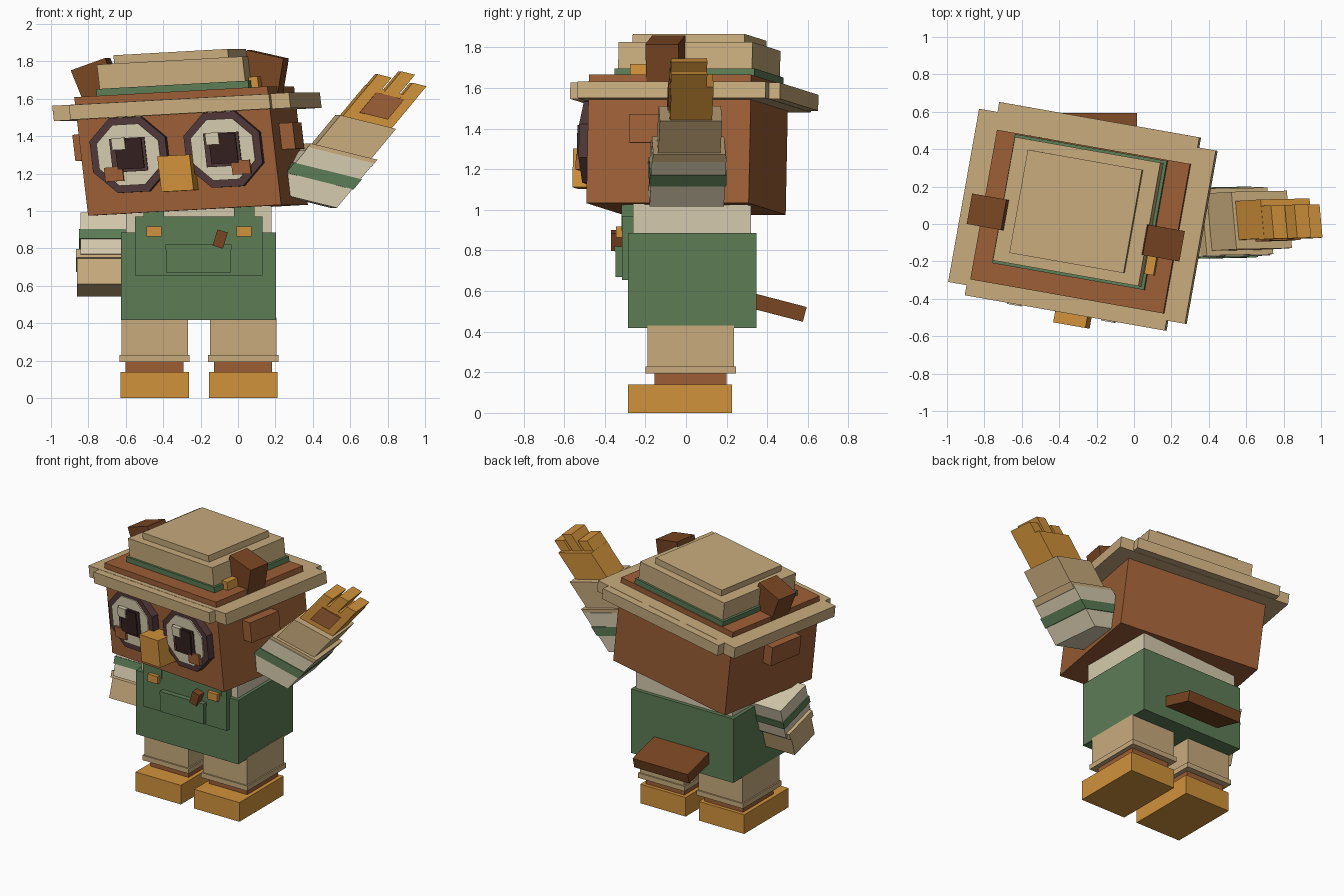
import bpy, bmesh, math
from mathutils import Matrix, Vector

if "Cube" in bpy.data.objects:
    bpy.data.objects.remove(bpy.data.objects["Cube"], do_unlink=True)


def material(name, hex_colour):
    def linear(c):
        return c / 12.92 if c <= 0.04045 else ((c + 0.055) / 1.055) ** 2.4
    rgb = [linear(int(hex_colour[i:i + 2], 16) / 255) for i in (0, 2, 4)]
    mat = bpy.data.materials.new(name)
    mat.use_nodes = True
    mat.diffuse_color = (*rgb, 1)
    mat.node_tree.nodes["Principled BSDF"].inputs["Base Color"].default_value = (*rgb, 1)
    return mat


tan = material("tan cloth", "C8AB7D")
cream = material("cream cloth", "D5CAAD")
green = material("green cloth", "5C7C55")
orange = material("orange", "D1923B")
brown = material("brown fur", "9C5F36")
dark = material("dark brown fur", "794623")
rim = material("eye rim brown", "503737")
black = material("pupil black", "33201F")


def frame(origin, x_axis, y_axis, z_axis):
    m = Matrix((x_axis, y_axis, z_axis)).transposed().to_4x4()
    m.translation = Vector(origin)
    return m


def finish(name, mat, bm, matrix):
    bm.transform(matrix)
    bmesh.ops.recalc_face_normals(bm, faces=bm.faces)
    mesh = bpy.data.meshes.new(name)
    bm.to_mesh(mesh)
    bm.free()
    mesh.materials.append(mat)
    obj = bpy.data.objects.new(name, mesh)
    bpy.context.collection.objects.link(obj)
    return obj


def box(name, mat, centre, size, space=Matrix(), tilt=0, axis='Y'):
    bm = bmesh.new()
    bmesh.ops.create_cube(bm, size=1)
    local = Matrix.Translation(centre) @ Matrix.Rotation(math.radians(tilt), 4, axis)
    return finish(name, mat, bm, space @ local @ Matrix.Diagonal((*size, 1)))


def span(name, mat, xs, ys, zs, space=Matrix()):
    pairs = (xs, ys, zs)
    return box(name, mat, [(a + b) / 2 for a, b in pairs], [b - a for a, b in pairs], space)


def octagon(name, mat, centre, size, space):
    # eight-sided plate facing the front, with flat top and sides
    bm = bmesh.new()
    bmesh.ops.create_cone(bm, cap_ends=True, segments=8, depth=1,
                          radius1=0.5 / math.cos(math.pi / 8), radius2=0.5 / math.cos(math.pi / 8))
    if abs(max(v.co.x for v in bm.verts) - 0.5) > 0.01:
        bm.transform(Matrix.Rotation(math.pi / 8, 4, 'Z'))
    bm.transform(Matrix.Rotation(math.pi / 2, 4, 'X'))
    return finish(name, mat, bm, space @ Matrix.Translation(centre) @ Matrix.Diagonal((*size, 1)))


# legs and shoes
for side, x in (("right", -0.446), ("left", 0.028)):
    box(side + "_shoe", orange, (x, -0.03, 0.07), (0.367, 0.512, 0.14))
    box(side + "_ankle", brown, (x, 0.023, 0.17), (0.31, 0.355, 0.1))
    box(side + "_trouser_cuff", tan, (x, 0.023, 0.211), (0.375, 0.447, 0.036))
    box(side + "_trouser_leg", tan, (x, 0.023, 0.32), (0.355, 0.427, 0.22))

# body and dungarees
span("dungarees", green, (-0.626, 0.203), (-0.286, 0.347), (0.418, 0.886))
span("shirt", cream, (-0.6, 0.18), (-0.26, 0.32), (0.85, 1.03))
span("bib", green, (-0.55, 0.13), (-0.316, -0.25), (0.655, 0.97))
span("pocket", green, (-0.385, -0.037), (-0.347, -0.3), (0.67, 0.8))
span("pocket_flap", green, (-0.388, -0.034), (-0.352, -0.3), (0.795, 0.82))
box("pocket_stick", dark, (-0.095, -0.34, 0.85), (0.058, 0.06, 0.09), tilt=17)
for side, x in (("right", -0.45), ("left", 0.033)):
    box(side + "_strap", green, (x, -0.283, 0.96), (0.108, 0.07, 0.13))
    box(side + "_button", orange, (x, -0.325, 0.89), (0.08, 0.04, 0.054))
box("tail", dark, (-0.207, 0.44, 0.523), (0.445, 0.3, 0.075), tilt=-14.6, axis='X')

# head, leaning to one side and turned
head = frame((-0.214, 0, 1.005), (0.985, -0.174, 0.055), (0.176, 0.985, 0), (-0.117, 0.02, 1))
box("head", brown, (0, 0, 0.316), (1.048, 0.812, 0.633), head)
box("beak", orange, (0, -0.47, 0.197), (0.175, 0.17, 0.19), head)


def on_face(name, mat, u, w, width, height, out, maker=box):
    # part standing out from the front of the head
    maker(name, mat, (u, -0.396 - out / 2, w), (width, out + 0.02, height), head)


for side, s in (("right", -1), ("left", 1)):
    u, w = 0.255 * s, 0.31
    on_face(side + "_eye_rim", rim, u, w, 0.41, 0.4, 0.055, octagon)
    on_face(side + "_eye_white", cream, u, w, 0.335, 0.325, 0.064, octagon)
    on_face(side + "_iris", rim, u, w, 0.19, 0.18, 0.074)
    on_face(side + "_pupil", black, u + 0.007, w + 0.004, 0.145, 0.16, 0.086)
    on_face(side + "_eye_shine", cream, u - 0.045, w + 0.06, 0.072, 0.064, 0.095)
    on_face(side + "_cheek", brown, 0.345 * s, 0.21, 0.1, 0.075, 0.08)
    box(side + "_side_ear", brown, (0.555 * s, -0.05, 0.365), (0.085, 0.27, 0.14), head)
    box(side + "_tuft", dark, (0.455 * s, -0.035, 0.715), (0.2, 0.165, 0.19), head, tilt=16 * s)

# hat
box("hat_brim_wide", tan, (0, 0.03, 0.552), (1.285, 0.94, 0.082), head)
box("hat_brim_deep", tan, (0, 0.03, 0.552), (1.086, 1.049, 0.079), head)
box("hat_band", green, (-0.008, 0.05, 0.65), (0.825, 0.7, 0.04), head)
box("hat_crown", tan, (-0.008, 0.05, 0.715), (0.79, 0.67, 0.17), head)
box("hat_top", tan, (-0.008, 0.05, 0.82), (0.62, 0.56, 0.05), head)
box("hat_pin", orange, (0.418, -0.16, 0.66), (0.05, 0.11, 0.06), head)

# lowered arm, swung a little forward
low = Matrix.Translation((-0.722, -0.03, 0.97)) @ Matrix.Rotation(math.radians(-16), 4, 'X')
span("right_sleeve", cream, (-0.12, 0.13), (-0.15, 0.15), (-0.25, -0.02), low)
span("right_sleeve_stripe", green, (-0.127, 0.13), (-0.157, 0.157), (-0.167, -0.115), low)
span("right_cuff", tan, (-0.145, 0.1), (-0.137, 0.137), (-0.268, -0.22), low)
span("right_forearm", tan, (-0.14, 0.1), (-0.12, 0.12), (-0.41, -0.26), low)

# raised arm: x runs across it, z along it
raised = frame((0.337, 0, 1.06), (0.97, 0.02, -0.24), (-0.09, 0.99, 0), (0.64, 0.04, 0.77))
span("left_sleeve", cream, (-0.18, 0.18), (-0.185, 0.185), (0, 0.31), raised)
span("left_sleeve_stripe", green, (-0.186, 0.186), (-0.191, 0.191), (0.13, 0.2), raised)
span("left_cuff", tan, (-0.183, 0.183), (-0.18, 0.18), (0.285, 0.335), raised)
span("left_forearm", tan, (-0.153, 0.153), (-0.155, 0.155), (0.3, 0.54), raised)
span("left_palm", orange, (-0.135, 0.135), (-0.105, 0.105), (0.5, 0.75), raised)
box("left_palm_pad", brown, (0.005, -0.105, 0.653), (0.155, 0.024, 0.14), raised)
for i, top in enumerate((0.83, 0.88, 0.83)):
    x = (i - 1) * 0.096
    span("left_finger_%d" % (i + 1), orange, (x - 0.038, x + 0.038), (-0.11, 0.07), (0.7, top), raised)
